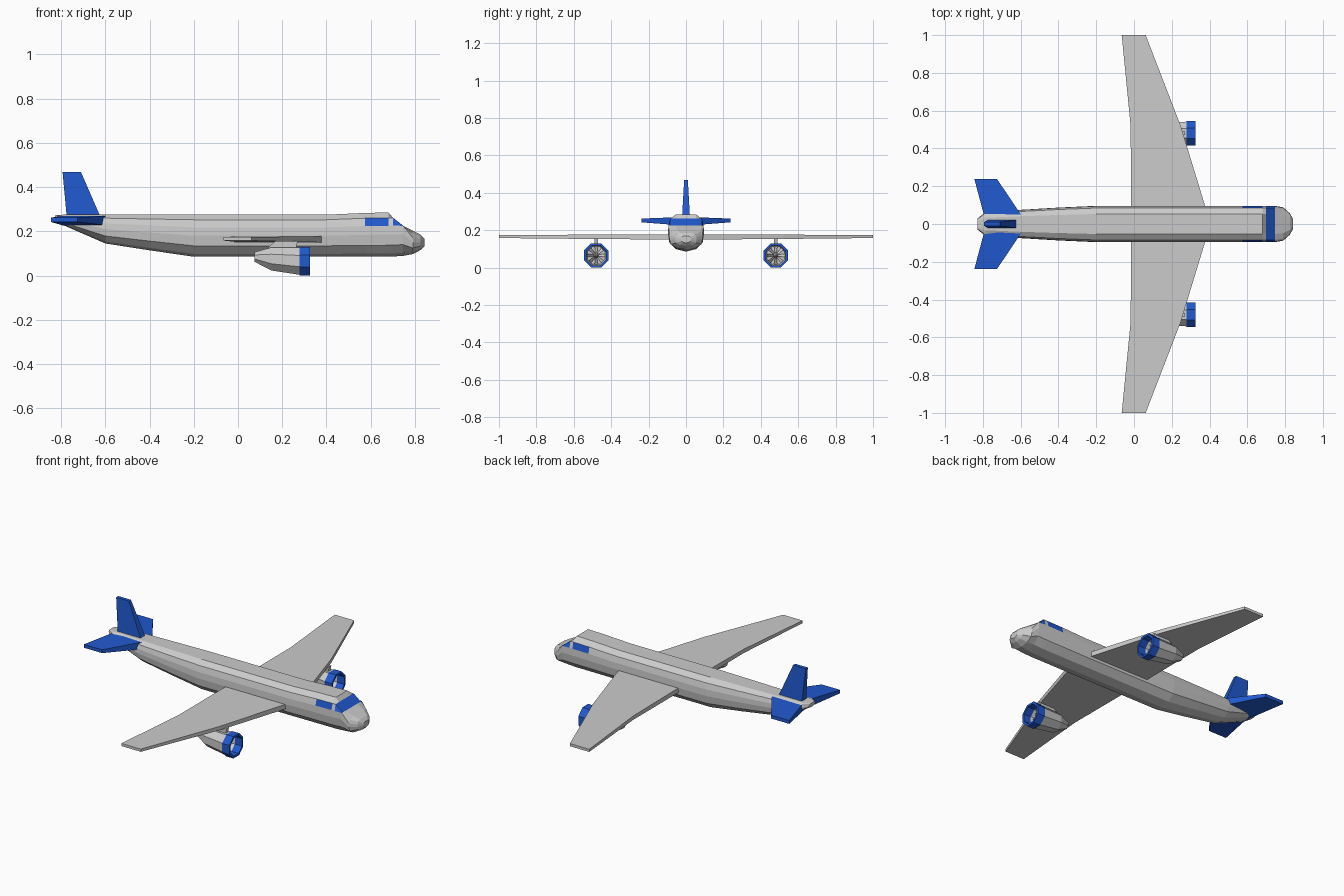
import bpy, bmesh
from math import sin, cos, pi

if "Cube" in bpy.data.objects:
    bpy.data.objects.remove(bpy.data.objects["Cube"])


def material(name, rgb):
    m = bpy.data.materials.new(name)
    m.diffuse_color = (*rgb, 1)
    m.use_nodes = True
    m.node_tree.nodes["Principled BSDF"].inputs["Base Color"].default_value = m.diffuse_color
    return m


BLUE = material("blue_paint", (0.015, 0.1, 0.62))
GREY = material("grey_paint", (0.8, 0.8, 0.8))


def finish(name, bm, mats=()):
    bmesh.ops.remove_doubles(bm, verts=bm.verts, dist=1e-5)
    bmesh.ops.recalc_face_normals(bm, faces=bm.faces)
    me = bpy.data.meshes.new(name)
    bm.to_mesh(me)
    bm.free()
    for m in mats:
        me.materials.append(m)
    ob = bpy.data.objects.new(name, me)
    bpy.context.collection.objects.link(ob)
    return ob


def loft(rings, caps=True, closed=False):
    """Skin a list of equal-length point rings; returns bmesh and face grid."""
    bm = bmesh.new()
    vs = [[bm.verts.new(p) for p in r] for r in rings]
    n = len(rings[0])
    grid = {}
    last = len(vs) if closed else len(vs) - 1
    for i in range(last):
        a, b = vs[i], vs[(i + 1) % len(vs)]
        for j in range(n):
            k = (j + 1) % n
            grid[i, j] = bm.faces.new((a[j], a[k], b[k], b[j]))
    if caps and not closed:
        bm.faces.new(vs[0])
        bm.faces.new(vs[-1])
    return bm, grid


# Fuselage: half section (width, height) scaled at each station
half = [(0, 0), (.55, .07), (.93, .26), (1, .5), (.98, .70), (.88, .88), (.55, 1)]
section = half + [(-w, t) for w, t in reversed(half[1:])]
# x, bottom, top, half width, height limit
stations = [(-.828, .25, .272, .03, 1), (-.79, .228, .275, .06, 1),
            (-.6, .145, .275, .075, 1), (-.4, .114, .275, .087, 1),
            (-.2, .085, .275, .096, 1), (.4, .085, .275, .096, 1),
            (.575, .085, .283, .096, 1), (.68, .085, .285, .096, 1),
            (.70, .086, .285, .096, .262), (.747, .089, .285, .096, .225),
            (.79, .097, .203, .088, 1), (.825, .115, .185, .057, 1),
            (.842, .132, .168, .026, 1)]
rings = [[(x, w * width, min(zb + t * (zt - zb), lim)) for w, t in section]
         for x, zb, zt, width, lim in stations]
bm, grid = loft(rings)
# Cockpit glazing: framed side windows and windscreen
panes = [grid[i, j] for i in (6, 8) for j in (4, 8)] + [grid[8, j] for j in (5, 6, 7)]
bmesh.ops.inset_individual(bm, faces=panes, thickness=.003)
for f in panes:
    f.material_index = 1
finish("fuselage", bm, (GREY, BLUE))


def slab(name, sections, axis, mats=()):
    """Box-section surface; sections = (station, x_back, x_front, low, high)."""
    rings = []
    for s, x0, x1, lo, hi in sections:
        flat = [(x0, lo), (x1, lo), (x1, hi), (x0, hi)]
        rings.append([(x, s, c) if axis == 'y' else (x, c, s) for x, c in flat])
    return finish(name, loft(rings)[0], mats)


# Main wing and tailplane, written for one side and mirrored through the centre
wing = [(.09, -.015, .378, .150, .178), (.52, -.018, .247, .153, .176),
        (1, -.065, .062, .158, .174)]
tail = [(.03, -.79, -.585, .226, .270), (.238, -.845, -.725, .242, .262)]
for name, half_span, mats in (("wing", wing, ()), ("tailplane", tail, (BLUE,))):
    slab(name, [(-s, *r) for s, *r in reversed(half_span)] + half_span, 'y', mats)

# Tail fin
slab("tail_fin", [(.25, -.773, -.615, -.022, .022), (.468, -.793, -.71, -.01, .01)],
     'z', (BLUE,))


def octagon(x, r, y, z):
    r /= cos(pi / 8)
    return [(x, y + r * sin((k + .5) * pi / 4), z + r * cos((k + .5) * pi / 4))
            for k in range(8)]


# Engines
for side, y in (("left", .48), ("right", -.48)):
    zc = .065
    # blue intake ring
    cowl = [octagon(x, r, y, zc) for x, r in
            ((.278, .065), (.325, .065), (.325, .053), (.278, .053))]
    finish(side + "_intake_ring", loft(cowl, closed=True)[0], (BLUE,))
    # nacelle with recessed front
    body = [octagon(x, r, y, z) for x, r, z in
            ((.245, .047, zc), (.282, .054, zc), (.282, .062, zc),
             (.15, .052, .075), (.075, .022, .084))]
    finish(side + "_nacelle", loft(body)[0])
    # spinner
    cone = [octagon(x, r, y, zc) for x, r in ((.245, .014), (.27, .011), (.285, .003))]
    finish(side + "_spinner", loft(cone)[0])
    # fan blades, pitched about their own radius
    fan = bmesh.new()
    for k in range(8):
        a = k * pi / 4
        quad = []
        for r, w in ((.01, .004), (.048, .009)):
            for s in (-1, 1) if r < .02 else (1, -1):
                quad.append(fan.verts.new((.26 + s * .006,
                                           y + r * sin(a) + s * w * cos(a),
                                           zc + r * cos(a) - s * w * sin(a))))
        fan.faces.new(quad)
    finish(side + "_fan_blades", fan)
    # pylon
    profile = [(.10, .095), (.17, .157), (.27, .157), (.26, .11)]
    pylon = [[(x, y + d, z) for x, z in profile] for d in (-.01, .01)]
    finish(side + "_pylon", loft(pylon)[0])
